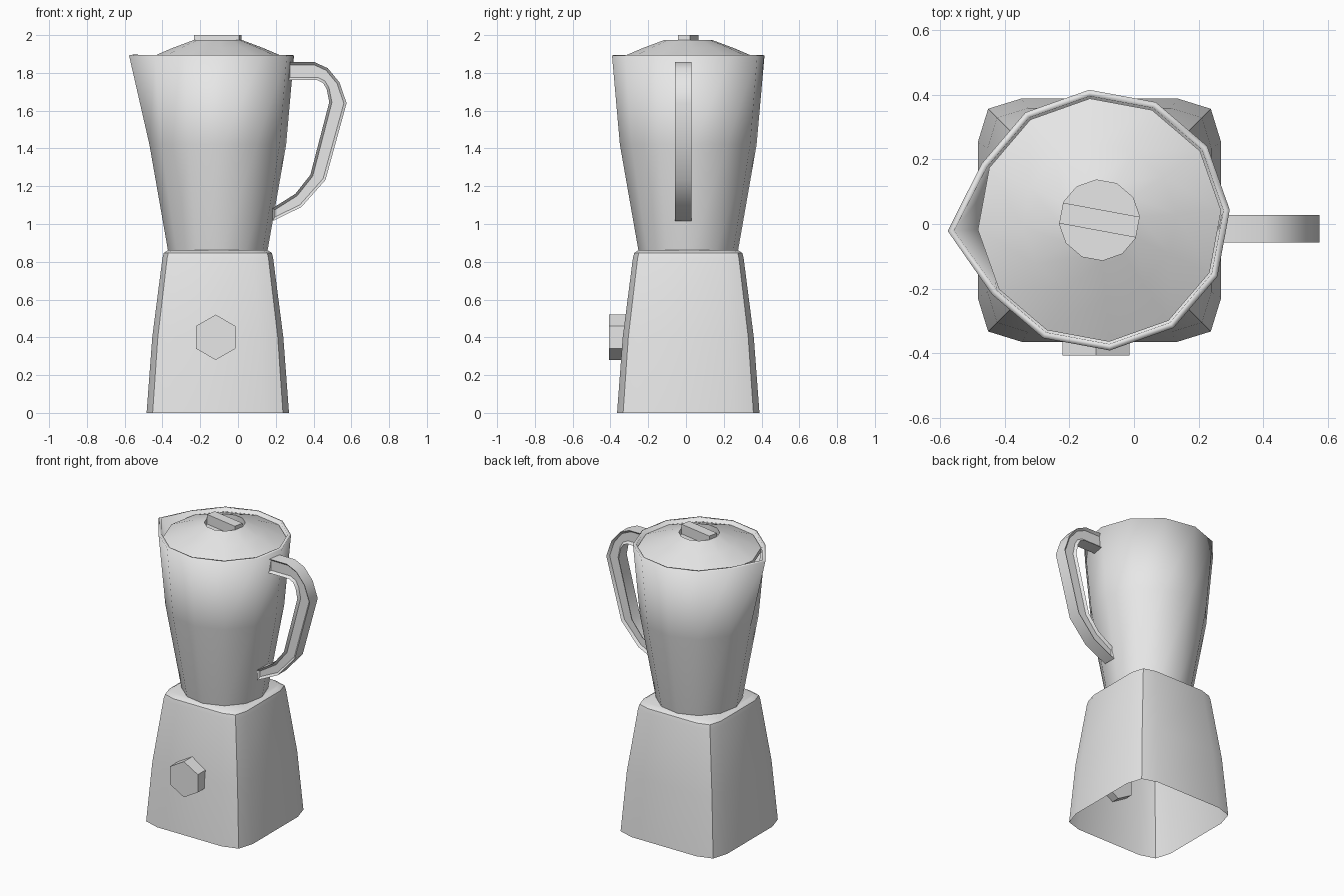
import bpy, bmesh, math
from mathutils import Vector, Matrix

cube = bpy.data.objects.get("Cube")
if cube:
    bpy.data.objects.remove(cube, do_unlink=True)

grey = bpy.data.materials.new("light_grey")
grey.use_nodes = True
grey.diffuse_color = (0.8, 0.8, 0.8, 1)
grey.node_tree.nodes["Principled BSDF"].inputs["Base Color"].default_value = (0.8, 0.8, 0.8, 1)

CX, CY = -0.107, 0.012      # axis of the base and jar
TURN = math.radians(4.5)    # twist of the twelve-sided parts


def finish(name, bm, smooth=40):
    bmesh.ops.recalc_face_normals(bm, faces=bm.faces)
    mesh = bpy.data.meshes.new(name)
    bm.to_mesh(mesh)
    bm.free()
    mesh.materials.append(grey)
    obj = bpy.data.objects.new(name, mesh)
    bpy.context.collection.objects.link(obj)
    bpy.ops.object.select_all(action='DESELECT')
    obj.select_set(True)
    bpy.context.view_layer.objects.active = obj
    bpy.ops.object.shade_smooth_by_angle(angle=math.radians(smooth))
    return obj


def loft(rings, cap_first=False, cap_last=False):
    """Skin a stack of closed rings of points."""
    bm = bmesh.new()
    rows = [[bm.verts.new(p) for p in ring] for ring in rings]
    n = len(rows[0])
    for a, b in zip(rows, rows[1:]):
        for i in range(n):
            j = (i + 1) % n
            bm.faces.new((a[i], a[j], b[j], b[i]))
    if cap_first:
        bm.faces.new(rows[0])
    if cap_last:
        bm.faces.new(rows[-1])
    return bm


def circle(r, z, n=12):
    return [Vector((CX + r * math.cos(TURN + math.tau * i / n),
                    CY + r * math.sin(TURN + math.tau * i / n), z)) for i in range(n)]


def rounded_square(h, z):
    corner = [(1, 0.64), (0.915, 0.915), (0.64, 1)]
    ring = []
    for k in range(4):
        rot = Matrix.Rotation(k * math.pi / 2, 2)
        for c in corner:
            p = rot @ Vector(c) * h
            ring.append(Vector((CX + p.x, CY + p.y, z)))
    return ring


# Motor base: tapered shell, open underneath
base_profile = [(0.377, 0), (0.347, 0.4), (0.293, 0.82), (0.286, 0.847), (0.262, 0.862)]
finish("motor_base", loft([rounded_square(h, z) for h, z in base_profile], cap_last=True))

# Jar: flared wall with one rim corner pulled out as the spout
jar_rings = [circle(0.265, 0.862), circle(0.363, 1.42), circle(0.405, 1.893)]
spout = jar_rings[-1][6]
spout.x, spout.y = -0.577, -0.022
jar = finish("jar", loft(jar_rings, cap_first=True))
wall = jar.modifiers.new("wall", 'SOLIDIFY')
wall.thickness = 0.02
wall.offset = -1

# Lid: shallow cone with a round finger well
lid_profile = [(0.375, 1.84), (0.378, 1.873), (0.24, 1.932), (0.125, 1.975), (0.125, 1.935)]
finish("lid", loft([circle(r, z) for r, z in lid_profile], True, True))

# Grip bar spanning the finger well
bm = bmesh.new()
bmesh.ops.create_cube(bm, size=1)
bmesh.ops.scale(bm, vec=(0.2415, 0.065, 0.07), verts=bm.verts)
bmesh.ops.rotate(bm, cent=(0, 0, 0), matrix=Matrix.Rotation(TURN - math.pi / 12, 3, 'Z'), verts=bm.verts)
bmesh.ops.translate(bm, vec=(CX, CY, 1.965), verts=bm.verts)
finish("lid_grip", bm)

# Handle: bent bar with recessed side faces
outer = [(0.262, 1.857), (0.405, 1.857), (0.475, 1.825), (0.537, 1.75),
         (0.575, 1.64), (0.463, 1.233), (0.336, 1.09), (0.182, 1.015)]
inner = [(0.262, 1.762), (0.42, 1.762), (0.45, 1.747), (0.469, 1.715),
         (0.483, 1.645), (0.383, 1.26), (0.304, 1.16), (0.182, 1.083)]
sections = []
for (ox, oz), (ix, iz) in zip(outer, inner):
    sections.append([Vector((ox, -0.058, oz)), Vector((ox, 0.028, oz)),
                     Vector((ix, 0.028, iz)), Vector((ix, -0.058, iz))])
bm = loft(sections, True, True)
bmesh.ops.recalc_face_normals(bm, faces=bm.faces)
for side in (-1, 1):
    faces = [f for f in bm.faces if f.normal.y * side > 0.9]
    bmesh.ops.inset_region(bm, faces=faces, thickness=0.014, use_even_offset=True)
    moved = {v for f in faces for v in f.verts}
    bmesh.ops.translate(bm, vec=(0, -side * 0.015, 0), verts=list(moved))
finish("handle", bm)

# Six-sided control knob, passing through the front wall
knob_rings = [[Vector((-0.118 + 0.12 * math.sin(math.tau * i / 6), y,
                       0.4 + 0.12 * math.cos(math.tau * i / 6))) for i in range(6)]
              for y in (-0.408, -0.29)]
finish("control_knob", loft(knob_rings, True, True))
